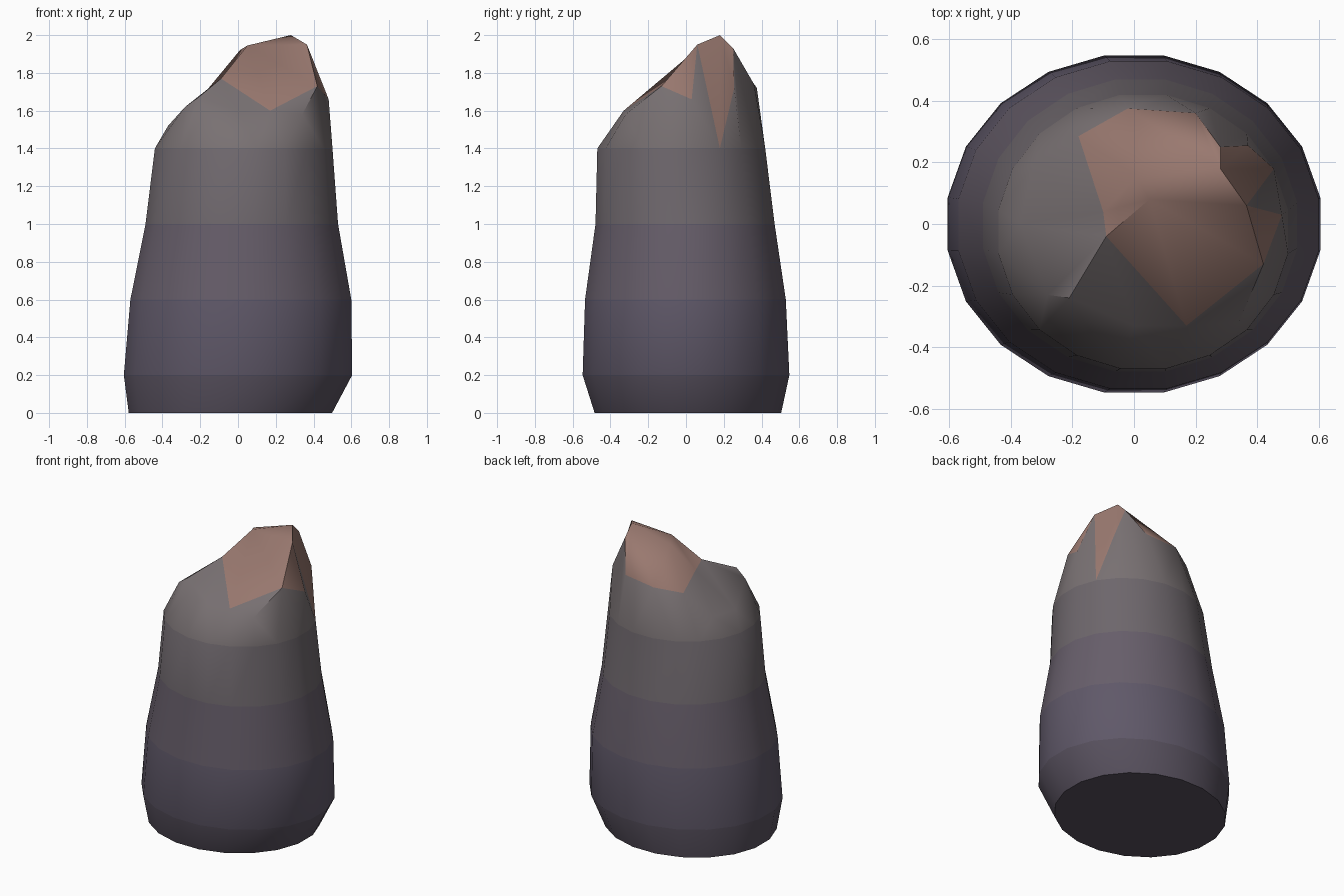
import bpy, bmesh
from math import sin, cos, pi
from mathutils import Vector
from mathutils.geometry import delaunay_2d_cdt

if "Cube" in bpy.data.objects:
    bpy.data.objects.remove(bpy.data.objects["Cube"])

SIDES = 20
# body rings: z, centre x, centre y, radius x, radius y
RINGS = [
    (0.0, -0.04, 0.01, 0.545, 0.50),
    (0.2, 0.0, 0.0, 0.612, 0.554),
    (0.6, 0.015, -0.003, 0.592, 0.538),
    (1.0, 0.02, -0.005, 0.516, 0.48),
    (1.4, 0.03, -0.025, 0.476, 0.45),
]
# broken crown: ridge, back facets, shoulders
CROWN = [
    (-0.28, -0.23, 1.62), (-0.21, -0.24, 1.67), (-0.09, -0.04, 1.77),
    (0.05, 0.08, 1.945), (0.28, 0.18, 2.0), (0.365, 0.06, 1.95), (0.42, -0.13, 1.73),
    (-0.02, 0.375, 1.72), (-0.18, 0.285, 1.69), (0.01, 0.155, 1.92),
    (-0.33, 0.18, 1.53), (-0.10, 0.04, 1.73), (-0.37, 0.0, 1.52),
    (0.20, 0.36, 1.74), (0.28, 0.25, 1.93), (0.37, 0.255, 1.72), (0.48, 0.03, 1.66),
    (0.34, -0.32, 1.58), (0.17, -0.33, 1.60), (0.0, -0.33, 1.60), (-0.16, -0.32, 1.59),
]
CREASES = [(0, 1), (1, 2), (2, 3), (3, 4), (4, 5), (5, 6),
           (4, 7), (7, 8), (8, 9), (3, 9), (8, 10), (2, 11)]
# colours from foot to tip
COLOURS = [(0.095, 0.08, 0.11), (0.115, 0.098, 0.14), (0.135, 0.112, 0.145),
           (0.155, 0.135, 0.15), (0.19, 0.165, 0.17), (0.32, 0.19, 0.16)]

bm = bmesh.new()

# body
rings = []
for z, cx, cy, rx, ry in RINGS:
    ring = []
    for i in range(SIDES):
        a = 2 * pi * (i + 0.5) / SIDES
        ring.append(bm.verts.new((cx + rx * cos(a), cy + ry * sin(a), z)))
    rings.append(ring)
for k, (low, high) in enumerate(zip(rings, rings[1:])):
    for i in range(SIDES):
        j = (i + 1) % SIDES
        bm.faces.new((low[i], low[j], high[j], high[i])).material_index = k
bm.faces.new(rings[0][::-1])

# crown, triangulated over the top ring
top = [bm.verts.new(p) for p in CROWN] + rings[-1]
n = len(CROWN)
edges = CREASES + [(n + i, n + (i + 1) % SIDES) for i in range(SIDES)]
flat = [Vector((v.co.x, v.co.y)) for v in top]
out = delaunay_2d_cdt(flat, edges, [], 0, 1e-5)
faces, origin = out[2], out[3]
for f in faces:
    if all(origin[i] for i in f):
        face = bm.faces.new([top[origin[i][0]] for i in f])
        face.material_index = 5 if face.calc_center_median().z > 1.69 else 4

bmesh.ops.recalc_face_normals(bm, faces=bm.faces[:])
mesh = bpy.data.meshes.new("rock_pillar")
bm.to_mesh(mesh)
bm.free()

rock = bpy.data.objects.new("rock_pillar", mesh)
bpy.context.collection.objects.link(rock)
for k, c in enumerate(COLOURS):
    mat = bpy.data.materials.new(f"stone_{k}")
    mat.diffuse_color = (*c, 1)
    mat.use_nodes = True
    mat.node_tree.nodes["Principled BSDF"].inputs["Base Color"].default_value = mat.diffuse_color
    mesh.materials.append(mat)

# smooth stone with sharp breaks
bpy.context.view_layer.objects.active = rock
rock.select_set(True)
bpy.ops.object.shade_smooth_by_angle(angle=0.8)
